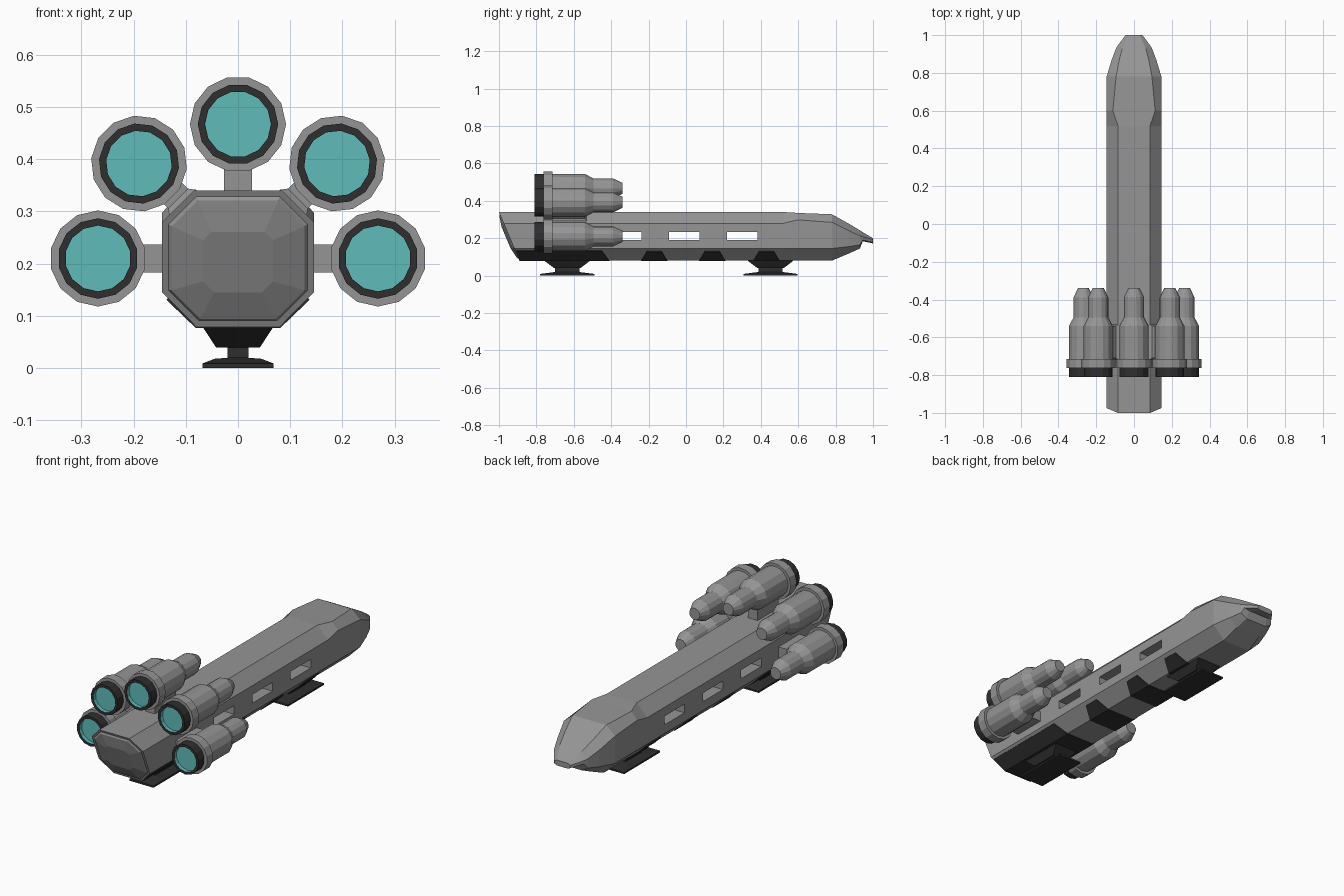
import bpy, bmesh, math
from mathutils import Vector

if "Cube" in bpy.data.objects:
    bpy.data.objects.remove(bpy.data.objects["Cube"])


def material(name, rgb):
    m = bpy.data.materials.new(name)
    m.diffuse_color = (*rgb, 1)
    m.use_nodes = True
    m.node_tree.nodes["Principled BSDF"].inputs["Base Color"].default_value = m.diffuse_color
    return m


GREY = material("hull grey", (0.3, 0.3, 0.3))
DARK = material("dark trim", (0.028, 0.028, 0.028))
TEAL = material("engine glow teal", (0.12, 0.5, 0.5))


def finish(bm, name, mats):
    me = bpy.data.meshes.new(name)
    bm.to_mesh(me)
    bm.free()
    ob = bpy.data.objects.new(name, me)
    bpy.context.collection.objects.link(ob)
    for m in mats:
        me.materials.append(m)
    return ob


def loft(rings, idx=None):
    """Closed skin through rings of equal size; idx = material per band."""
    bm = bmesh.new()
    vs = [[bm.verts.new(p) for p in r] for r in rings]
    n = len(rings[0])
    for k in range(len(vs) - 1):
        for i in range(n):
            j = (i + 1) % n
            f = bm.faces.new((vs[k][i], vs[k][j], vs[k + 1][j], vs[k + 1][i]))
            f.material_index = idx[k] if idx else 0
    a = bm.faces.new(vs[0])
    b = bm.faces.new(vs[-1])
    if idx:
        a.material_index, b.material_index = idx[0], idx[-1]
    bmesh.ops.recalc_face_normals(bm, faces=bm.faces[:])
    return bm, a


def octagon(y, tw, tz, sx, stz, sbz, bw, bz):
    half = [(tw, tz), (sx, stz), (sx, sbz), (bw, bz)]
    pts = half + [(-x, z) for x, z in reversed(half)]
    return [Vector((x, y, z)) for x, z in pts]


# Hull: octagonal loft, slanted stern, shoulders at the cockpit, beaked nose
BASE = (0.085, 0.34, 0.145, 0.28, 0.145, 0.08, 0.08)
stern = octagon(0, *BASE)
for p in stern:
    p.y = -1 + (0.34 - p.z) * 0.42
sections = [
    stern,
    octagon(0.52, *BASE),
    octagon(0.60, 0.112, 0.335, 0.145, 0.298, 0.145, 0.08, 0.08),
    octagon(0.78, 0.095, 0.328, 0.145, 0.285, 0.145, 0.08, 0.08),
    octagon(0.87, 0.078, 0.278, 0.118, 0.24, 0.155, 0.07, 0.118),
    octagon(0.93, 0.062, 0.242, 0.095, 0.212, 0.165, 0.06, 0.145),
    octagon(0.945, 0.055, 0.232, 0.086, 0.207, 0.19, 0.055, 0.184),
    octagon(1.0, 0.03, 0.2, 0.045, 0.193, 0.178, 0.03, 0.172),
]
bm, cap = loft(sections)
# Stern panel: rim, bevel and shallow bulge
for t, d in ((0.012, 0.0), (0.006, 0.006), (0.06, 0.012)):
    bmesh.ops.inset_region(bm, faces=[cap], thickness=t, depth=d, use_even_offset=True)
hull = finish(bm, "hull", [GREY])


def box(name, lo, hi, mat):
    bm = bmesh.new()
    bmesh.ops.create_cube(bm, size=1)
    for v in bm.verts:
        v.co = [lo[i] + (v.co[i] + 0.5) * (hi[i] - lo[i]) for i in range(3)]
    return finish(bm, name, [mat])


# Window slots cut straight through the hull
for y in (-0.32, -0.01, 0.3):
    cutter = box("window_cutter", (-0.3, y - 0.081, 0.19), (0.3, y + 0.081, 0.234), GREY)
    cutter.hide_render = True
    mod = hull.modifiers.new("window", "BOOLEAN")
    mod.operation = "DIFFERENCE"
    mod.solver = "EXACT"
    mod.object = cutter
    bpy.context.view_layer.objects.active = hull
    bpy.ops.object.modifier_apply(modifier=mod.name)
    bpy.data.objects.remove(cutter)

# Engines: fourteen-sided turned pods fanned around the stern, with pylons
PROFILE = [(0.063, -0.79), (0.063, -0.81), (0.077, -0.81), (0.077, -0.763),
           (0.092, -0.763), (0.092, -0.715), (0.078, -0.715), (0.078, -0.54),
           (0.054, -0.495), (0.054, -0.39), (0.03, -0.34)]
BANDS = [2, 1, 1, 0, 0, 0, 0, 0, 0, 0]
N = 14
for e in range(5):
    a = e * math.pi / 4
    cx, cz = 0.268 * math.cos(a), 0.21 + 0.257 * math.sin(a)
    rings = []
    for r, y in PROFILE:
        angs = [a + (i + 0.5) * math.tau / N for i in range(N)]
        rings.append([(cx + r * math.cos(t), y, cz + r * math.sin(t)) for t in angs])
    bm, _ = loft(rings, BANDS)
    finish(bm, f"engine_{e + 1}", [GREY, DARK, TEAL])

    # Pylon: flat strut with chamfered ends, running from hull to engine
    out = Vector((math.cos(a), 0, math.sin(a)))
    side = Vector((-math.sin(a), 0, math.cos(a)))
    origin = Vector((0, 0, 0.21))
    rings = []
    for d, w, y0, y1 in ((0.1, 0.036, -0.72, -0.53), (0.15, 0.036, -0.72, -0.53),
                         (0.162, 0.027, -0.71, -0.54), (0.22, 0.027, -0.71, -0.54)):
        rings.append([origin + out * d + side * s * w + Vector((0, y, 0))
                      for s, y in ((-1, y0), (1, y0), (1, y1), (-1, y1))])
    if e % 2 == 0:  # straight pylons have no wide root
        for ring in rings[:2]:
            for p, q in zip(ring, rings[2]):
                p += side * (q - p).dot(side)
                p.y = q.y
    bm, _ = loft(rings)
    finish(bm, f"engine_pylon_{e + 1}", [GREY])


# Dark belly bands wrapping the lower chamfers
def band(name, y0, y1, t0, t1, top):
    o = 0.003
    x = 0.08 + (top - 0.08)
    outer = [(-x - o, top - o, t0, t1), (-0.081, 0.08 - o, y0, y1),
             (0.081, 0.08 - o, y0, y1), (x + o, top - o, t0, t1)]
    bm = bmesh.new()
    low = [(bm.verts.new((px, a, pz)), bm.verts.new((px, b, pz))) for px, pz, a, b in outer]
    up = [(bm.verts.new((px * 0.94, a, pz + 0.01)), bm.verts.new((px * 0.94, b, pz + 0.01)))
          for px, pz, a, b in outer]
    for i in range(3):
        for s in (low, up):
            bm.faces.new((s[i][0], s[i + 1][0], s[i + 1][1], s[i][1]))
        for k in (0, 1):
            bm.faces.new((low[i][k], low[i + 1][k], up[i + 1][k], up[i][k]))
    for i in (0, 3):
        bm.faces.new((low[i][0], low[i][1], up[i][1], up[i][0]))
    bmesh.ops.recalc_face_normals(bm, faces=bm.faces[:])
    finish(bm, name, [DARK])


band("belly_plate_rear", -0.888, -0.41, -0.908, -0.45, 0.134)
for i, y in enumerate((-0.17, 0.14, 0.43)):
    band(f"belly_band_{i + 1}", y - 0.07, y + 0.07, y - 0.04, y + 0.04, 0.13)

# Landing feet: tapered mount, stem and flared pad
for name, y in (("rear_foot", -0.635), ("front_foot", 0.452)):
    rings = []
    for hx, hy, z in ((0.068, 0.145, 0.0), (0.068, 0.145, 0.009), (0.045, 0.075, 0.018),
                      (0.02, 0.065, 0.02), (0.02, 0.065, 0.04), (0.042, 0.07, 0.04),
                      (0.067, 0.12, 0.078), (0.067, 0.12, 0.085)):
        rings.append([(sx * hx, y + sy * hy, z)
                      for sx, sy in ((-1, -1), (1, -1), (1, 1), (-1, 1))])
    bm, _ = loft(rings)
    finish(bm, name, [DARK])
